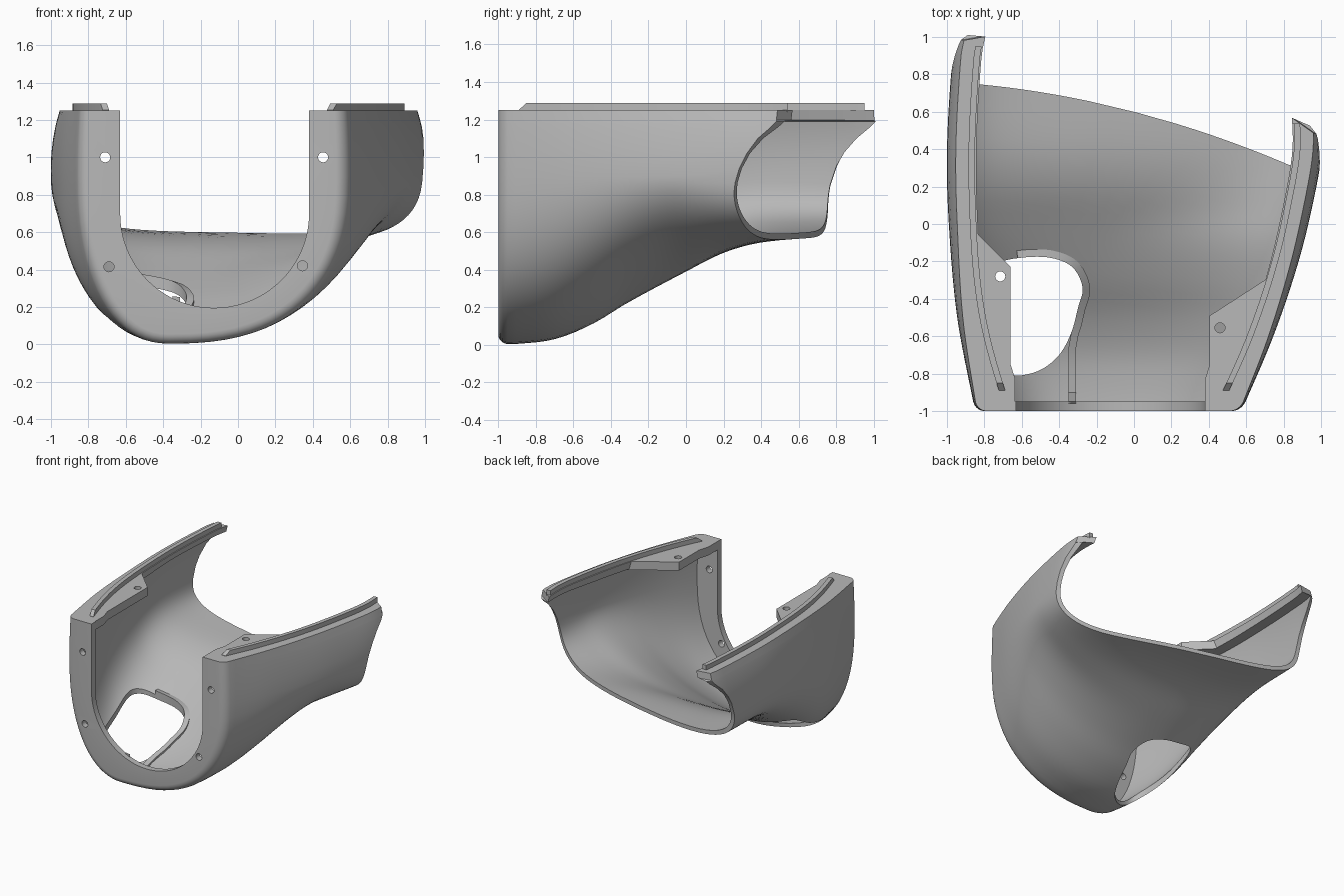
import bpy, bmesh, math
from mathutils import Vector
from mathutils.bvhtree import BVHTree

cube = bpy.data.objects.get("Cube")
if cube:
    bpy.data.objects.remove(cube)

grey = bpy.data.materials.new("matte_grey")
grey.use_nodes = True
grey.diffuse_color = (0.48, 0.48, 0.48, 1)
grey.node_tree.nodes["Principled BSDF"].inputs["Base Color"].default_value = grey.diffuse_color

TOP, FRONT, BACK_OF_FLANGE = 1.25, -1.0, -0.95
FILLET, WALL, RAIL = 0.05, 0.032, 0.11

# Section parameters along y: (y, value)
KEYS = {
    "left": [(-1, -.85), (-.5, -.945), (0, -.99), (.4, -1), (.9, -.97), (1, -.95)],
    "right": [(-1, .575), (-.6, .745), (-.2, .88), (.15, .965), (.4, 1.005), (.6, 1)],
    "mid": [(-1, -.37), (-.5, -.32), (0, -.2), (.4, 0), (1, 0)],
    "low": [(-1, .005), (-.9, .005), (-.7, .03), (-.5, .11), (-.3, .23),
            (0, .39), (.2, .49), (.4, .545), (.75, .575)],
    "waist": [(-1, .9), (0, .9), (.4, .95), (1, .95)],
    "round_l": [(-1, 2.2), (-.5, 2.8), (0, 2.8), (.4, 3.4), (.75, 4)],
    "round_r": [(-1, 2.5), (-.3, 1.9), (0, 2), (.4, 3.4)],
    "taper": [(-1, .01), (0, .045), (1, .045)],
}


def clamp(v, lo=0.0, hi=1.0):
    return max(lo, min(hi, v))


def key(name, y):
    """Smooth interpolation through a key list."""
    k = KEYS[name]
    y = clamp(y, k[0][0], k[-1][0])
    i = 0
    while i < len(k) - 2 and y > k[i + 1][0]:
        i += 1

    def slope(j):
        a, b = k[max(j - 1, 0)], k[min(j + 1, len(k) - 1)]
        return (b[1] - a[1]) / (b[0] - a[0])
    (ya, va), (yb, vb) = k[i], k[i + 1]
    h = yb - ya
    t = (y - ya) / h
    s = t * t * (3 - 2 * t)
    return va + (vb - va) * s + h * t * (1 - t) * ((1 - t) * slope(i) - t * slope(i + 1))


# Position around the U: straight uprights, then two rounded quarters
UPRIGHT = [1, .82, .8, .7, .5, .25]
STEPS = 20
AROUND = [(-1, h, 0) for h in UPRIGHT]
AROUND += [(-1, 0, i / STEPS) for i in range(STEPS)]
AROUND += [(1, 0, 1 - i / STEPS) for i in range(STEPS + 1)]
AROUND += [(1, h, 0) for h in reversed(UPRIGHT)]


def u_point(p, side, h, t):
    wall = p["left"] if side < 0 else p["right"]
    if h:
        return wall - side * p["taper"] * h * h, p["waist"] + (TOP - p["waist"]) * h
    n = 2 / (p["round_l"] if side < 0 else p["round_r"])
    a = t * math.pi / 2
    x = p["mid"] + (wall - p["mid"]) * max(math.cos(a), 0) ** n
    return x, p["waist"] - (p["waist"] - p["low"]) * math.sin(a) ** n


def section(y, where, offset=0.0):
    p = {name: key(name, y) for name in KEYS}
    p["left"] += offset
    p["right"] -= offset
    p["low"] += offset
    return u_point(p, *where)


def inner_offset(where):
    return RAIL if where[1] > .81 else WALL


def trailing_y(where, offset):
    """Where the swept rear cut meets the wall."""
    y = 0.5
    for _ in range(12):
        x, z = section(y, where, offset)
        rise = clamp(z - .74, 0, .44)
        cut = .6 - .26 * x - .1 * x * x + .9 * rise ** 2 + 2.25 * rise ** 4
        if not offset:
            cut -= .03 * clamp((z - 1) / .2)
        y = (y + cut) / 2
    return y


opening = dict(left=-.63, right=.38, mid=-.13, low=.195, waist=.7,
               round_l=2, round_r=2, taper=0)


def shell_strip(where, rows=30):
    """One closed loop: inside wall, flange, outside wall."""
    pts = []
    off = inner_offset(where)
    end = trailing_y(where, off)
    for i in range(rows, -1, -1):
        y = BACK_OF_FLANGE + (end - BACK_OF_FLANGE) * i / rows
        x, z = section(y, where, off)
        pts.append((x, y, z))
    x, z = u_point(opening, *where)
    pts += [(x, BACK_OF_FLANGE, z), (x, FRONT, z)]
    for i in range(5):
        a = i / 5 * math.pi / 2
        y = FRONT + FILLET * (1 - math.cos(a))
        x, z = section(y, where, FILLET * (1 - math.sin(a)))
        pts.append((x, y, z))
    end = trailing_y(where, 0)
    for i in range(rows + 1):
        y = FRONT + FILLET + (end - FRONT - FILLET) * i / rows
        x, z = section(y, where)
        pts.append((x, y, z))
    return pts


def shade(ob):
    bpy.ops.object.select_all(action="DESELECT")
    ob.select_set(True)
    bpy.context.view_layer.objects.active = ob
    bpy.ops.object.shade_smooth_by_angle(angle=math.radians(32))


def loft(name, strips):
    """Skin closed strips and cap both ends."""
    bm = bmesh.new()
    grid = [[bm.verts.new(p) for p in s] for s in strips]
    n = len(grid[0])
    for a, b in zip(grid, grid[1:]):
        for i in range(n):
            j = (i + 1) % n
            bm.faces.new((a[i], a[j], b[j], b[i]))
    bm.faces.new(grid[0])
    bm.faces.new(grid[-1])
    bmesh.ops.recalc_face_normals(bm, faces=bm.faces)
    mesh = bpy.data.meshes.new(name)
    bm.to_mesh(mesh)
    bm.free()
    ob = bpy.data.objects.new(name, mesh)
    bpy.context.collection.objects.link(ob)
    mesh.materials.append(grey)
    shade(ob)
    return ob


def prism(name, outline, z0, z1):
    return loft(name, [[(x, y, z) for x, y in outline] for z in (z0, z1)])


def spline(pts, n=6):
    """Closed smooth loop through the points."""
    out = []
    for i in range(len(pts)):
        a, b, c, d = (Vector(pts[(i + k) % len(pts)]) for k in (-1, 0, 1, 2))
        for s in range(n):
            t = s / n
            out.append(b + ((c - a) * t + (2 * a - 5 * b + 4 * c - d) * t ** 2
                            + (3 * b - a - 3 * c + d) * t ** 3) / 2)
    return out


# Main U shell with its flange and thickened top rails
shell = loft("shell", [shell_strip(w) for w in AROUND])
surface = BVHTree.FromPolygons([v.co for v in shell.data.vertices],
                               [p.vertices for p in shell.data.polygons])

# Corner plates under the rails
right_plate = prism("right_corner_plate", [(-.85, -.04), (-.66, -.23), (-.66, -.75), (-.635, -.83),
                    (-.635, -.98), (-.78, -.98), (-.87, -.5)], TOP - .07, TOP)
left_plate = prism("left_corner_plate", [(.73, -.28), (.405, -.49), (.405, -.75), (.38, -.83),
                   (.38, -.98), (.5, -.98), (.68, -.5)], TOP - .07, TOP)

# Cutters: lower opening and screw holes
hole = spline([(-.62, -.81), (-.5, -.78), (-.4, -.7), (-.335, -.58), (-.3, -.45), (-.275, -.34),
               (-.33, -.23), (-.45, -.18), (-.6, -.18), (-.72, -.21), (-.78, -.3), (-.77, -.5),
               (-.74, -.68), (-.69, -.78)])
cutters = [prism("opening_cutter", hole, -.2, .7)]


def circle(cx, cy, r=.027, n=20):
    return [(cx + r * math.cos(i * math.tau / n), cy + r * math.sin(i * math.tau / n))
            for i in range(n)]


for x, z in [(-.71, 1), (-.69, .415), (.455, 1), (.345, .42)]:
    cutters.append(loft("screw_cutter", [[(a, y, b) for a, b in circle(x, z)]
                                         for y in (FRONT - .1, FRONT + .1)]))
for x, y in [(-.715, -.28), (.46, -.555)]:
    cutters.append(prism("plate_cutter", circle(x, y), TOP - .2, TOP + .1))

for ob in (shell, left_plate, right_plate):
    for c in cutters:
        m = ob.modifiers.new("cut", "BOOLEAN")
        m.operation, m.solver, m.object = "DIFFERENCE", "EXACT", c
    graph = bpy.context.evaluated_depsgraph_get()
    cut_mesh = bpy.data.meshes.new_from_object(ob.evaluated_get(graph))
    ob.modifiers.clear()
    ob.data = cut_mesh
    shade(ob)
for c in cutters:
    bpy.data.objects.remove(c)

# Raised tongue along each rail, ramped at the front
for name, side, end, lean in [("right_tongue", -1, .95, .085), ("left_tongue", 1, .54, .04)]:
    strips = []
    for i in range(31):
        y = -.89 if i == 0 else -.85 + (end + .85) * (i - 1) / 29
        x = section(y, (side, 1, 0))[0] - side * (.085 + lean * clamp(-y) ** 2)
        top = TOP + (.002 if i == 0 else .038)
        strips.append([(x - .017, y, TOP - .01), (x + .017, y, TOP - .01),
                       (x + .017, y, top), (x - .017, y, top)])
    loft(name, strips)

# Raised lip beside the opening, running forward as a rib
path = [Vector((-.35, -.96 + .06 * i)) for i in range(6)] + hole[18:50]
strips = []
for i, p in enumerate(path):
    along = path[min(i + 1, len(path) - 1)] - path[max(i - 1, 0)]
    out = Vector((along.y, -along.x)).normalized() * .04
    hit = surface.ray_cast((*(p + out / 2), 1.1), (0, 0, -1))[0]
    q = p + out
    strips.append([(p.x, p.y, hit.z - .02), (q.x, q.y, hit.z - .02),
                   (q.x, q.y, hit.z + .015), (p.x, p.y, hit.z + .02)])
loft("opening_lip", strips)
